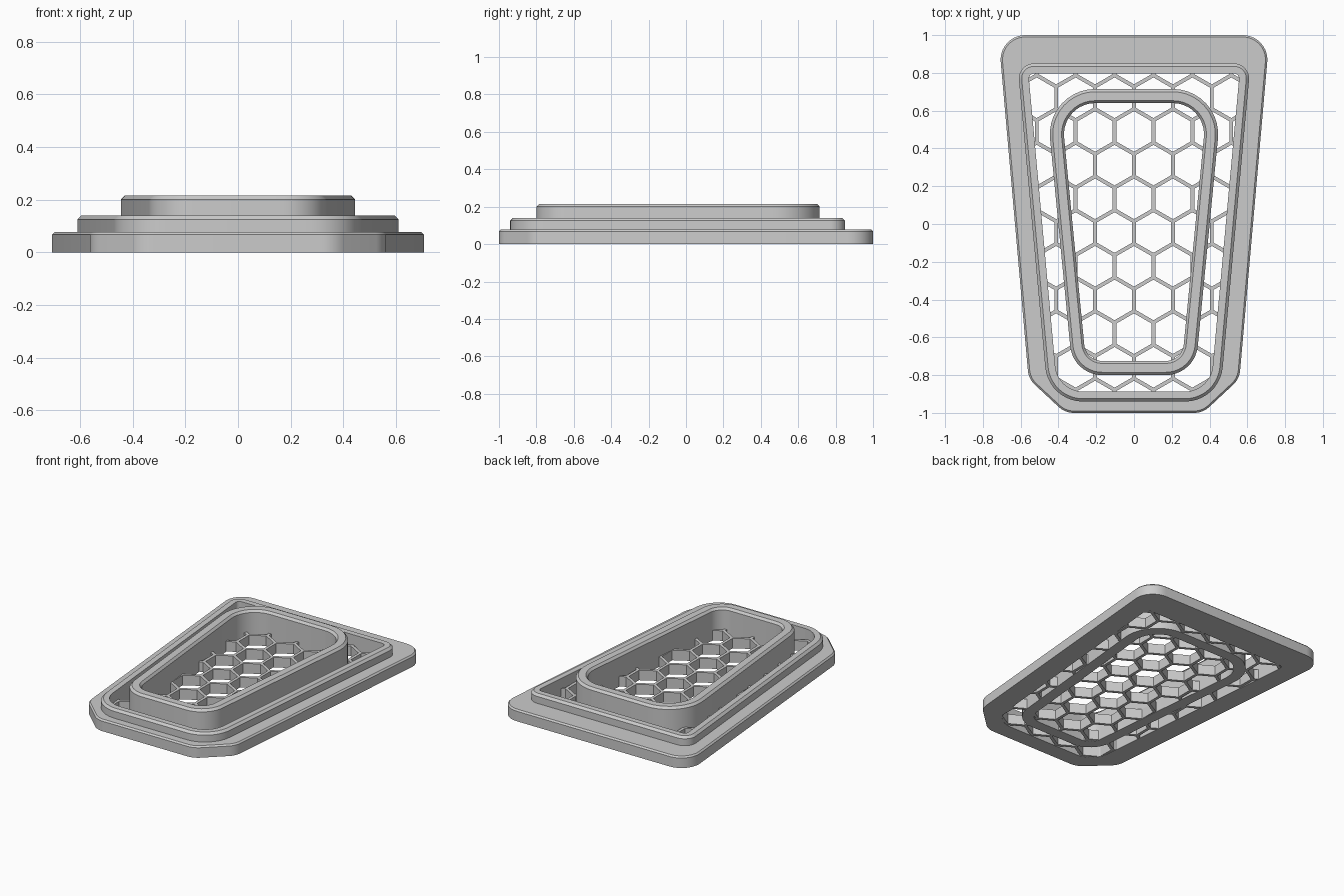
import bpy, bmesh, math
from mathutils import Vector

cube = bpy.data.objects.get("Cube")
if cube:
    bpy.data.objects.remove(cube, do_unlink=True)

colour = (0.6, 0.6, 0.6, 1)
grey = bpy.data.materials.new("plain grey")
grey.use_nodes = True
grey.diffuse_color = colour
grey.node_tree.nodes["Principled BSDF"].inputs["Base Color"].default_value = colour


def outline(half, inset=0, steps=10):
    """Rounded convex outline, mirrored from right-hand corners (x, y, radius) listed bottom to top."""
    corners = half + [(-x, y, r) for x, y, r in reversed(half)]
    points = []
    for i, (x, y, r) in enumerate(corners):
        p = Vector((x, y))
        a = (Vector(corners[i - 1][:2]) - p).normalized()
        b = (Vector(corners[(i + 1) % len(corners)][:2]) - p).normalized()
        centre = p + (a + b).normalized() * r / math.sin(a.angle(b) / 2)
        start = math.atan2(a.x, -a.y)          # outward normal of the incoming edge
        turn = math.pi - a.angle(b)
        for k in range(steps + 1):
            t = start + turn * k / steps
            points.append(centre + Vector((math.cos(t), math.sin(t))) * (r - inset))
    return points


def add_loop(bm, half, inset, z):
    return [bm.verts.new((p.x, p.y, z)) for p in outline(half, inset)]


def bridge(bm, loops):
    for low, high in zip(loops, loops[1:]):
        for i in range(len(low)):
            bm.faces.new((low[i - 1], low[i], high[i], high[i - 1]))


def fill_between(bm, outer, inner):
    edges = []
    for loop in (outer, inner):
        for i in range(len(loop)):
            edges.append(bm.edges.get((loop[i - 1], loop[i])))
    bmesh.ops.triangle_fill(bm, use_beauty=True, edges=edges)


def finish(bm, name):
    bmesh.ops.recalc_face_normals(bm, faces=bm.faces[:])
    mesh = bpy.data.meshes.new(name)
    bm.to_mesh(mesh)
    bm.free()
    mesh.materials.append(grey)
    obj = bpy.data.objects.new(name, mesh)
    bpy.context.collection.objects.link(obj)
    bpy.ops.object.select_all(action="DESELECT")
    obj.select_set(True)
    bpy.context.view_layer.objects.active = obj
    bpy.ops.object.shade_smooth_by_angle(angle=math.radians(30))


flange = [(0.365, -1, 0.12), (0.558, -0.82, 0.12), (0.718, 1, 0.13)]
collar = [(0.453, -0.94, 0.2), (0.617, 0.85, 0.08)]
ring = [(0.323, -0.8, 0.17), (0.47, 0.715, 0.24)]

# Flange with the raised collar around its opening
bm = bmesh.new()
rim = [add_loop(bm, flange, d, z) for d, z in ((0, 0), (0, 0.068), (0.01, 0.078))]
lip = [add_loop(bm, collar, d, z) for d, z in
       ((0, 0.078), (0, 0.125), (0.015, 0.14), (0.053, 0.14), (0.053, 0))]
bridge(bm, rim)
bridge(bm, lip)
fill_between(bm, rim[-1], lip[0])
fill_between(bm, rim[0], lip[-1])
finish(bm, "flange_and_collar")

# Tall inner ring, chamfered on both top edges
bm = bmesh.new()
section = [(0, 0), (0, 0.2), (0.015, 0.215), (0.062, 0.215), (0.075, 0.2), (0.075, 0)]
loops = [add_loop(bm, ring, d, z) for d, z in section]
bridge(bm, loops + loops[:1])
finish(bm, "inner_ring")

# Honeycomb grille: hexagonal frames welded together, trimmed inside the collar
bm = bmesh.new()
pitch, strut, low, high = 0.206, 0.02, 0.002, 0.07
radius = pitch / math.sqrt(3)
for row in range(-4, 11):
    for col in range(-5, 5):
        cx = (col + 0.5 * (row % 2)) * pitch
        cy = 0.49 - row * radius * 1.5

        def hexagon(r, z):
            angles = [math.radians(60 * k + 30) for k in range(6)]
            return [bm.verts.new((cx + r * math.cos(a), cy + r * math.sin(a), z)) for a in angles]

        hole = radius - strut / math.sqrt(3)
        bridge(bm, [hexagon(radius, low), hexagon(hole, low), hexagon(hole, high), hexagon(radius, high)])
bmesh.ops.remove_doubles(bm, verts=bm.verts[:], dist=0.001)
trim = outline(collar, 0.03, 4)
for i, p in enumerate(trim):
    edge = p - trim[i - 1]
    bmesh.ops.bisect_plane(bm, geom=bm.verts[:] + bm.edges[:] + bm.faces[:], dist=1e-5,
                           plane_co=(p.x, p.y, 0), plane_no=(edge.y, -edge.x, 0), clear_outer=True)
finish(bm, "honeycomb_grille")
